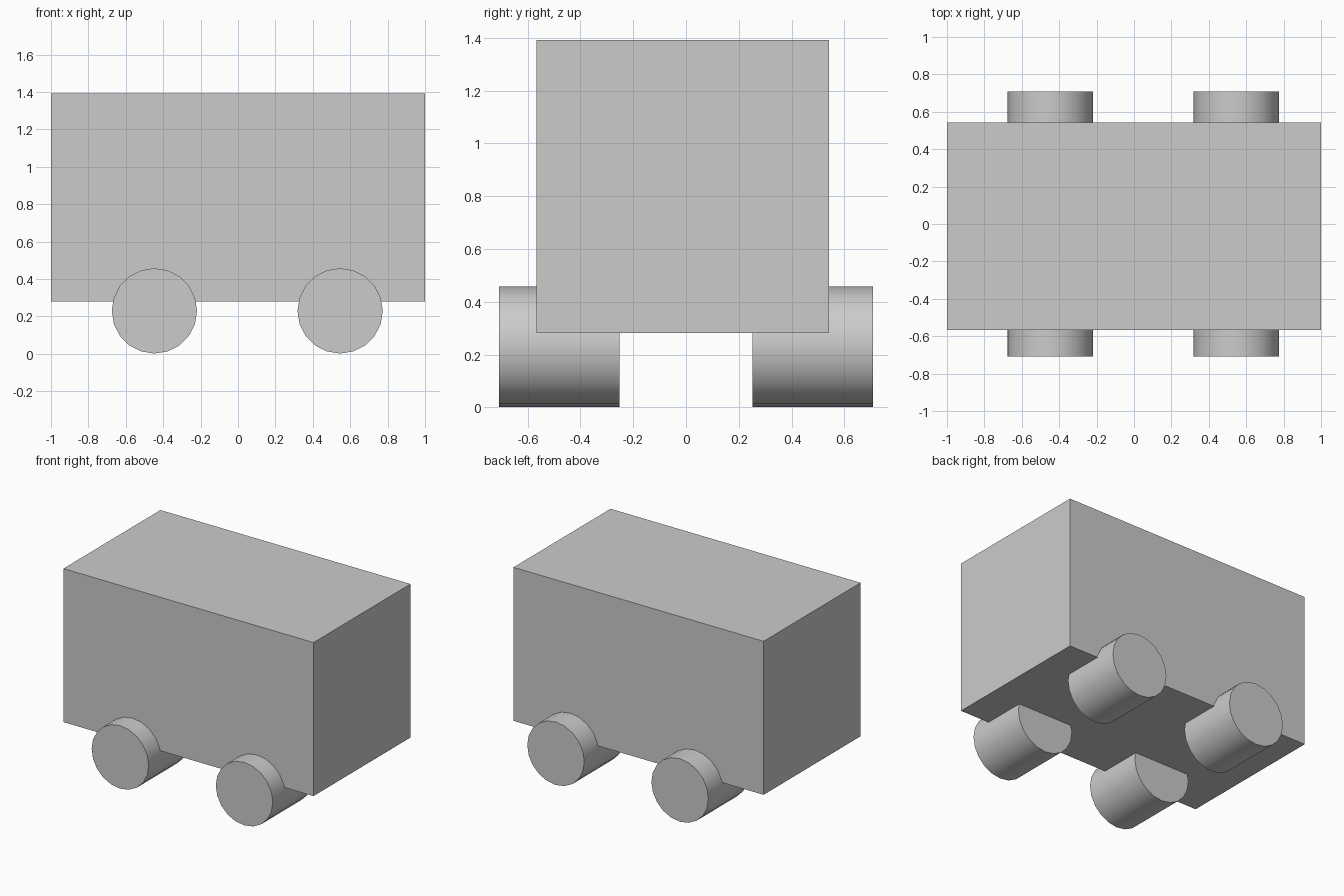
import bpy
from math import radians

if "Cube" in bpy.data.objects:
    bpy.data.objects.remove(bpy.data.objects["Cube"])

# Box body
bpy.ops.mesh.primitive_cube_add(size=1, location=(0, -0.012, 0.836))
body = bpy.context.object
body.name = "body"
body.scale = (2.0, 1.108, 1.11)
bpy.ops.object.transform_apply(location=False, rotation=False, scale=True)


def add_wheel(name, x, y):
    """Thick 20-sided wheel with its axle along y, resting on the floor."""
    bpy.ops.mesh.primitive_cylinder_add(
        vertices=20, radius=0.228, depth=0.456,
        location=(x, y, 0.23), rotation=(radians(90), 0, 0))
    wheel = bpy.context.object
    wheel.name = name
    bpy.ops.object.transform_apply(location=False, rotation=True, scale=False)
    bpy.ops.object.shade_smooth_by_angle(angle=radians(30))


# Four wheels, partly sunk into the underside of the body
for end, x in (("left", -0.447), ("right", 0.546)):
    for side, y in (("front", -0.48), ("back", 0.48)):
        add_wheel(f"{side}_{end}_wheel", x, y)
